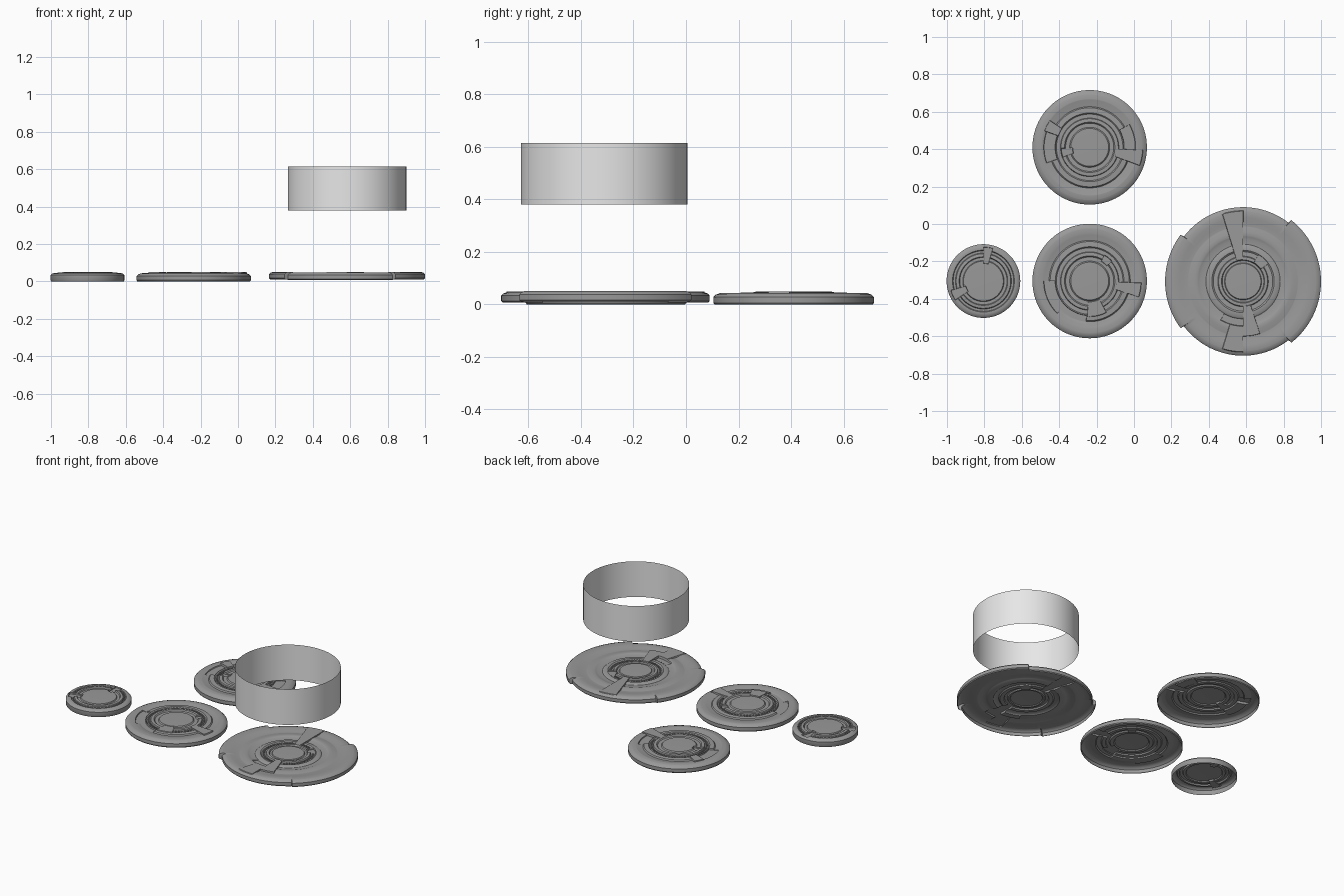
import bpy, bmesh, math

if "Cube" in bpy.data.objects:
    bpy.data.objects.remove(bpy.data.objects["Cube"], do_unlink=True)


def material(name, grey):
    m = bpy.data.materials.new(name)
    m.use_nodes = True
    colour = (grey, grey, grey, 1)
    m.diffuse_color = colour
    m.node_tree.nodes["Principled BSDF"].inputs["Base Color"].default_value = colour
    return m


DISC_GREY = material("dark grey", 0.32)
RING_GREY = material("light grey", 0.8)


def finish(name, bm, mat):
    mesh = bpy.data.meshes.new(name)
    bm.to_mesh(mesh)
    bm.free()
    mesh.materials.append(mat)
    ob = bpy.data.objects.new(name, mesh)
    bpy.context.collection.objects.link(ob)
    bpy.ops.object.select_all(action="DESELECT")
    ob.select_set(True)
    bpy.context.view_layer.objects.active = ob
    bpy.ops.object.shade_smooth_by_angle(angle=math.radians(35))


def height(profile, r):
    for (r0, z0), (r1, z1) in zip(profile, profile[1:]):
        if r0 >= r >= r1:
            return z0 + (z1 - z0) * (r0 - r) / (r0 - r1)
    return profile[-1][1]


def inside(a, a0, a1):
    return (a - a0) % 360 < (a1 - a0)


def disc(name, x, y, radius, profile, plates, teeth, lugs=(), base=0.0):
    """Relief shell: a turned profile, flat wedge plates, rim lugs and a toothed band."""
    angles = set(range(0, 360, 3))
    radii = {r for r, z in profile if r > 0}
    for a0, a1, r0, r1, z in plates:
        angles |= {(a + d) % 360 for a in (a0, a1) for d in (-0.2, 0.2)}
        radii |= {r + d for r in (r0, r1) for d in (-0.004, 0.004)}
    for a0, a1 in lugs:
        angles |= {(a + d) % 360 for a in (a0, a1) for d in (-0.2, 0.2)}
    angles, radii = sorted(angles), sorted(radii, reverse=True)
    bm = bmesh.new()

    def point(a, r, z):
        grow = any(inside(a, *lug) for lug in lugs) and r > 0.9
        k = radius * r * (1.05 if grow else 1)
        t = math.radians(a)
        return bm.verts.new((x + k * math.cos(t), y + k * math.sin(t), z + (0.004 if grow else 0)))

    def surface(a, r):
        for a0, a1, r0, r1, z in plates:
            if r0 < r < r1 and inside(a, a0, a1):
                return z
        return height(profile, r)

    rows = [[point(a, 0.985, base) for a in angles], [point(a, 1, base + 0.006) for a in angles]]
    rows += [[point(a, r, surface(a, r)) for a in angles] for r in radii]
    n = len(angles)
    for low, high in zip(rows, rows[1:]):
        for i in range(n):
            j = (i + 1) % n
            bm.faces.new((low[i], low[j], high[j], high[i]))
    hub = bm.verts.new((x, y, profile[-1][1]))
    for i in range(n):
        bm.faces.new((rows[-1][i], rows[-1][(i + 1) % n], hub))

    # Small teeth standing on the inner band
    count, r0, r1, z0, z1 = teeth
    for k in range(count):
        a = 360 * k / count
        if any(inside(a, p[0] - 4, p[1] + 4) and p[2] < r1 and p[3] > r0 for p in plates):
            continue
        step = 360 / count * 0.5
        corners = ((a, r0), (a, r1), (a + step, r1), (a + step, r0))
        low = [point(b, r, z0) for b, r in corners]
        top = [point(b, r, z1) for b, r in corners]
        bm.faces.new(top[::-1])
        for i in range(4):
            j = (i + 1) % 4
            bm.faces.new((low[j], low[i], top[i], top[j]))
    finish(name, bm, DISC_GREY)


# Two medium discs
MEDIUM = [(1, .028), (.97, .037), (.92, .043), (.84, .044), (.77, .040), (.71, .037), (.69, .044),
          (.60, .046), (.58, .040), (.51, .040), (.50, .048), (.44, .049), (.42, .042),
          (.35, .042), (.33, .048), (0, .050)]
MEDIUM_TEETH = (56, .53, .56, .040, .045)
disc("medium_disc_front", -0.237, -0.305, 0.306, MEDIUM,
     [(342, 358, .48, .90, .050), (180, 225, .60, .80, .036), (225, 265, .60, .72, .036),
      (266, 298, .36, .62, .050), (42, 60, .40, .52, .036)], MEDIUM_TEETH)
disc("medium_disc_back", -0.237, 0.41, 0.306, MEDIUM,
     [(340, 357, .48, .93, .050), (146, 160, .58, .84, .050), (357, 390, .60, .80, .036),
      (160, 200, .60, .80, .036), (182, 200, .30, .50, .036)], MEDIUM_TEETH)

# Small disc
SMALL = [(1, .033), (.96, .041), (.90, .045), (.84, .045), (.82, .039), (.76, .039), (.74, .047),
         (.66, .049), (.64, .041), (.56, .041), (.54, .047), (0, .049)]
disc("small_disc", -0.805, -0.305, 0.197, SMALL,
     [(74, 90, .48, .92, .036), (196, 214, .50, .92, .036)], (44, .77, .81, .039, .046))

# Large disc with two rim lugs
LARGE = [(1, .034), (.98, .042), (.94, .047), (.86, .047), (.80, .042), (.74, .041), (.67, .046),
         (.62, .047), (.57, .041), (.50, .039), (.48, .044), (.42, .045), (.40, .039),
         (.34, .039), (.33, .047), (.29, .048), (.28, .041), (.25, .041), (.24, .046), (0, .048)]
disc("large_disc", 0.583, -0.307, 0.397, LARGE,
     [(90, 107, .29, .95, .050), (253, 270, .60, .95, .050), (270, 288, .33, .74, .050),
      (240, 270, .50, .60, .036), (35, 60, .29, .42, .036)],
     (60, .36, .385, .039, .044), [(-52, 52), (143, 217)], 0.007)

# Open thin-walled ring floating above the large disc
bm = bmesh.new()
bmesh.ops.create_cone(bm, cap_ends=False, segments=96, radius1=0.317, radius2=0.317, depth=0.235)
bmesh.ops.translate(bm, verts=bm.verts, vec=(0.583, -0.312, 0.4975))
finish("floating_ring", bm, RING_GREY)
